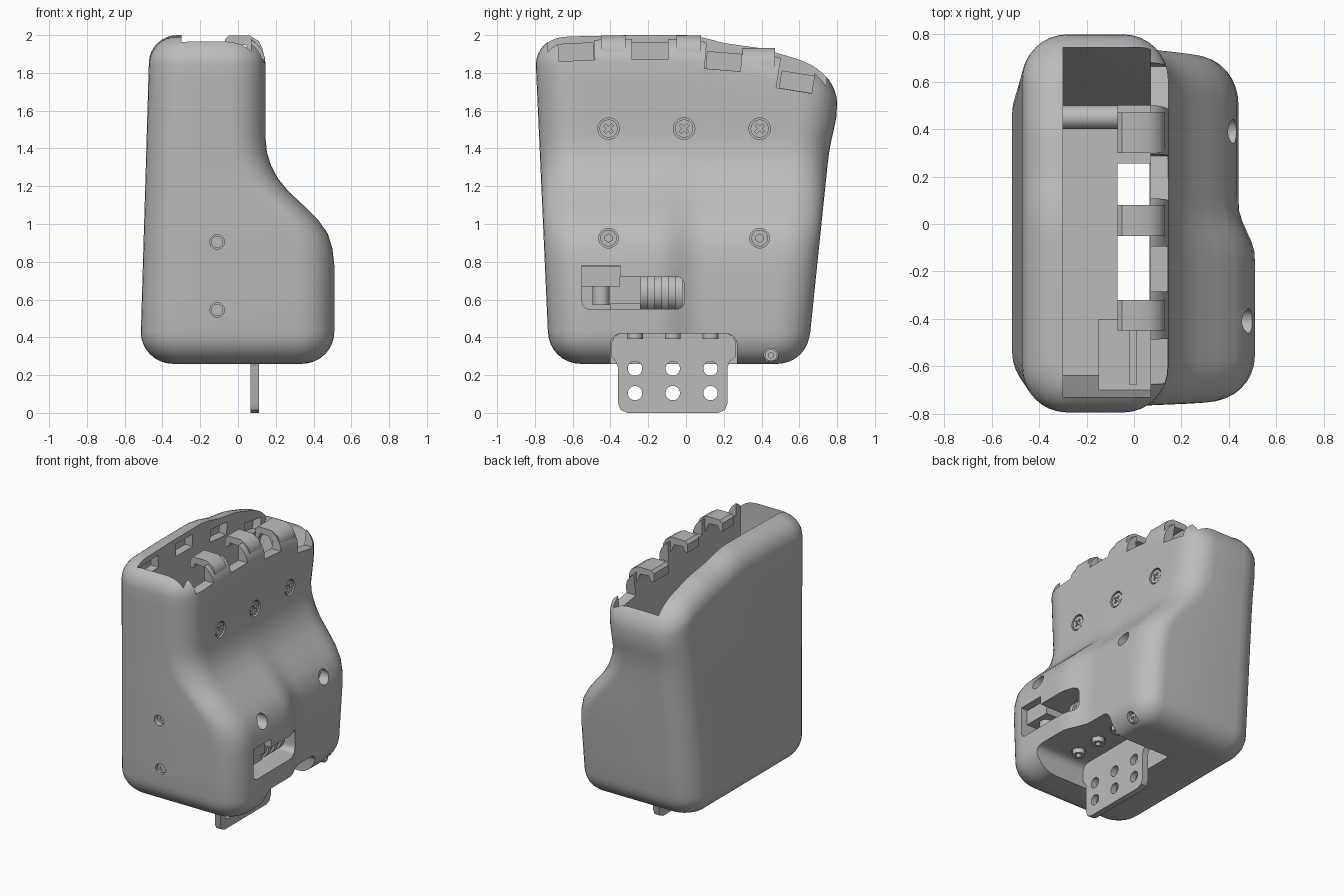
import bpy, bmesh, math
from mathutils import Matrix, Vector

cube = bpy.data.objects.get("Cube")
if cube:
    bpy.data.objects.remove(cube)

grey = bpy.data.materials.new("light_grey")
grey.use_nodes = True
GREY = (0.5, 0.5, 0.5, 1)
grey.diffuse_color = GREY
grey.node_tree.nodes["Principled BSDF"].inputs["Base Color"].default_value = GREY


def finish(name, bm):
    bmesh.ops.recalc_face_normals(bm, faces=bm.faces)
    me = bpy.data.meshes.new(name)
    bm.to_mesh(me)
    bm.free()
    ob = bpy.data.objects.new(name, me)
    bpy.context.collection.objects.link(ob)
    me.materials.append(grey)
    return ob


def prism(name, pts, axis, a, b):
    """Extrude a 2D outline along x (outline is y,z) or y (outline is x,z)."""
    bm = bmesh.new()
    put = (lambda u, v, w: (w, u, v)) if axis == "x" else (lambda u, v, w: (u, w, v))
    lo = [bm.verts.new(put(u, v, a)) for u, v in pts]
    hi = [bm.verts.new(put(u, v, b)) for u, v in pts]
    bm.faces.new(lo)
    bm.faces.new(hi)
    n = len(pts)
    for i in range(n):
        j = (i + 1) % n
        bm.faces.new((lo[i], lo[j], hi[j], hi[i]))
    return finish(name, bm)


def rounded(u0, u1, v0, v1, r, n=6):
    pts = []
    for k, (cu, cv) in enumerate([(u1 - r, v1 - r), (u0 + r, v1 - r), (u0 + r, v0 + r), (u1 - r, v0 + r)]):
        for i in range(n + 1):
            t = (k + i / n) * math.pi / 2
            pts.append((cu + r * math.cos(t), cv + r * math.sin(t)))
    return pts


def box(name, lo, hi, tilt=0):
    bm = bmesh.new()
    lo, hi = Vector(lo), Vector(hi)
    m = Matrix.Translation((lo + hi) / 2) @ Matrix.Rotation(tilt, 4, "X") @ Matrix.Diagonal((*(hi - lo), 1))
    bmesh.ops.create_cube(bm, size=1, matrix=m)
    return finish(name, bm)


def rod(name, a, b, r, sides=32):
    bm = bmesh.new()
    a, b = Vector(a), Vector(b)
    m = Matrix.Translation((a + b) / 2) @ (b - a).to_track_quat("Z", "Y").to_matrix().to_4x4()
    bmesh.ops.create_cone(bm, cap_ends=True, segments=sides, radius1=r, radius2=r, depth=(b - a).length, matrix=m)
    return finish(name, bm)


def cut(ob, *cutters):
    for c in cutters:
        c.hide_render = True
        mod = ob.modifiers.new("cut", "BOOLEAN")
        mod.operation, mod.solver, mod.object = "DIFFERENCE", "EXACT", c
        bpy.context.view_layer.objects.active = ob
        bpy.ops.object.modifier_apply(modifier=mod.name)
        bpy.data.objects.remove(c)


def lerp(table, t):
    if t <= table[0][0]:
        return table[0][1]
    for (a, va), (b, vb) in zip(table, table[1:]):
        if t <= b:
            return va + (vb - va) * (t - a) / (b - a)
    return table[-1][1]


def smooth(a, b, t):
    t = min(max((t - a) / (b - a), 0), 1)
    return t * t * (3 - 2 * t)


# Outline tables of the housing
SIDE = [(0.78, 0.51), (0.87, 0.50), (0.95, 0.475), (1.02, 0.425), (1.1, 0.345), (1.17, 0.27),
        (1.24, 0.212), (1.31, 0.175), (1.38, 0.153), (1.46, 0.145)]
CROWN = [(-0.65, -0.008), (-0.3, 0), (0, 0), (0.1, -0.015), (0.2, -0.042), (0.4, -0.07), (0.6, -0.13), (0.8, -0.21)]
BOTTOM, TOP = 0.26, 2.0


def crown(y):
    return lerp(CROWN, y)


def ring(bm, z, inset):
    """One rounded section: matching right and left halves, front to back."""
    x0 = lerp([(0.4, -0.515), (1.85, -0.472)], z) + inset
    x1 = lerp(SIDE, z) - inset
    y0 = lerp([(0.4, -0.73), (1.85, -0.795)], z) + inset
    y1 = lerp([(0.4, 0.655), (1.8, 0.80)], z) - inset
    r = max(0.19 - inset * 0.7, 0.03)
    arc = [i / 8 * math.pi / 2 for i in range(9)]
    half = [(r * (1 - math.sin(t)), y0 + r * (1 - math.cos(t))) for t in arc]
    half += [(0, y0 + r + (y1 - y0 - 2 * r) * i / 24) for i in range(1, 24)]
    half += [(r * (1 - math.cos(t)), y1 - r * (1 - math.sin(t))) for t in arc]

    def place(x, y):
        if x > 0.145:
            x = 0.145 + (x - 0.145) * (1 - 0.19 * smooth(-0.14, 0.08, y))
        return bm.verts.new((x, y, z + crown(y) * smooth(1.3, 1.85, z)))
    return [place(x1 - d, y) for d, y in half], [place(x0 + d, y) for d, y in half]


# Housing shell
bm = bmesh.new()
levels = []
for i in range(9):
    t = i / 8 * math.pi / 2
    levels.append((BOTTOM + 0.17 * (1 - math.sin(t)), 0.17 * (1 - math.cos(t))))
levels.reverse()
levels += [(z, 0) for z in [0.6] + [p[0] for p in SIDE] + [1.53, 1.6, 1.68, 1.76]]
for i in range(9):
    t = i / 8 * math.pi / 2
    levels.append((TOP - 0.15 * (1 - math.sin(t)), 0.15 * (1 - math.cos(t))))
rings = [ring(bm, z, d) for z, d in levels]
for (ra, la), (rb, lb) in zip(rings, rings[1:]):
    for a, b in ((ra, rb), (la, lb)):
        for j in range(len(a) - 1):
            bm.faces.new((a[j], a[j + 1], b[j + 1], b[j]))
    for k in (0, -1):
        bm.faces.new((ra[k], la[k], lb[k], rb[k]))
for r, l in (rings[0], rings[-1]):
    for j in range(len(r) - 1):
        bm.faces.new((r[j], r[j + 1], l[j + 1], l[j]))
housing = finish("housing", bm)

# Inner cavity, bottom slot and side window
cut(housing,
    prism("cavity", [(-0.73, 2.3), (-0.73, 1.8), (-0.64, 0.4), (0.5, 0.4), (0.5, 1.2), (0.745, 1.75), (0.745, 2.3)],
          "x", -0.3, 0.07),
    prism("bottom_slot", rounded(-0.4, 0.27, -0.2, 0.42, 0.06), "x", -0.07, 0.7),
    prism("window", rounded(-0.55, -0.01, 0.55, 0.72, 0.04), "x", 0.2, 0.7),
    box("window_top", (0.2, -0.55, 0.66), (0.7, -0.35, 0.78)))

# Finger notches along the top edge, with shallow pockets opposite
for y, z, tilt in ((-0.585, 1.865, 0.05), (-0.19, 1.87, 0), (0.205, 1.815, -0.08), (0.595, 1.705, -0.16)):
    cut(housing, box("notch", (0.0, y - 0.095, z), (0.3, y + 0.095, z + 0.3), tilt),
        box("pocket", (-0.36, y - 0.095, z), (-0.2, y + 0.095, z + 0.09), tilt))


# Screws: a recess in the housing and a head with a cross or socket
def screw(name, pos, axis, r, head, cross=False, depth=0.3):
    p, d = Vector(pos), Vector(axis)
    cut(housing, rod("recess", p, p + d * depth, r))
    ob = rod(name, p - d * 0.01, p + d * head, r * 0.84)
    if cross:
        s, t = r * 0.5, r * 0.13
        for a, b in ((s, t), (t, s)):
            cut(ob, box("groove", p + Vector((head * 0.4, -a, -b)), p + Vector((head + 0.1, a, b)), math.pi / 4))
    else:
        cut(ob, rod("socket", p + d * head * 0.4, p + d * (head + 0.1), r * 0.42, 6))


for y in (-0.41, -0.01, 0.39):
    screw("upper_screw", (0.118, y, 1.505), (1, 0, 0), 0.057, 0.022, True)
for y in (-0.41, 0.39):
    screw("lower_screw", (0.33, y, 0.925), (1, 0, 0), 0.052, 0.03)
screw("corner_screw", (0.36, 0.45, 0.305), (1, 0, 0), 0.037, 0.03)
for z in (0.545, 0.905):
    screw("front_screw", (-0.11, -0.71, z), (0, -1, 0), 0.038, 0.012)
for y in (-0.27, -0.07, 0.13):
    screw("slot_screw", (0.25, y, 0.43), (0, 0, -1), 0.05, 0.04, depth=0.1)

# Hooked tabs between the notches
HOOK = [(0.13, -0.07), (0.11, -0.03), (0.06, 0), (-0.05, 0), (-0.07, -0.02), (-0.07, -0.08),
        (-0.045, -0.08), (-0.03, -0.045), (0.04, -0.05), (0.075, -0.13), (0.13, -0.13)]
for y0, y1 in ((-0.45, -0.32), (-0.05, 0.08), (0.3, 0.47)):
    top = TOP + crown((y0 + y1) / 2)
    prism("finger_tab", [(x, top + z) for x, z in HOOK], "y", y0, y1)

# Inner bracket and cross bar
box("inner_bracket", (-0.15, -0.7, 1.3), (0.08, -0.4, 1.36))
box("bracket_rib", (-0.02, -0.68, 1.36), (0.01, -0.45, 1.45))
rod("cross_bar", (-0.31, 0.45, 1.2), (-0.07, 0.45, 1.2), 0.05)

# Mechanism behind the window
box("clamp_block", (0.2, -0.55, 0.67), (0.46, -0.35, 0.775))
rod("clamp_pin", (0.38, -0.45, 0.57), (0.38, -0.45, 0.69), 0.045)
box("clamp_base", (0.2, -0.4, 0.55), (0.36, -0.24, 0.58))
for i in range(6):
    y = -0.24 + i * 0.037
    rod("drum_ring", (0.28, y, 0.635), (0.28, y + 0.037, 0.635), 0.11 if i % 2 else 0.095)

# Mounting plate with six holes
plate = prism("mounting_plate", [(-0.395, 0.3), (-0.37, 0.27), (-0.36, 0.24), (-0.36, 0.05), (-0.345, 0.015),
                                 (-0.31, 0), (0.17, 0), (0.205, 0.015), (0.22, 0.05), (0.22, 0.24), (0.23, 0.27),
                                 (0.265, 0.3), (0.265, 0.37), (0.25, 0.405), (0.21, 0.425), (-0.34, 0.425),
                                 (-0.38, 0.405), (-0.395, 0.37)], "x", 0.065, 0.11)
for y in (-0.27, -0.07, 0.13):
    for z in (0.105, 0.235):
        cut(plate, rod("hole", (0, y, z), (0.2, y, z), 0.038))

# Smooth shading with sharp edges kept
bpy.ops.object.select_all(action="DESELECT")
for ob in bpy.context.collection.objects:
    if ob.type == "MESH" and ob.data.materials and ob.data.materials[0] == grey:
        ob.select_set(True)
        bpy.context.view_layer.objects.active = ob
bpy.ops.object.shade_smooth_by_angle(angle=math.radians(35))
